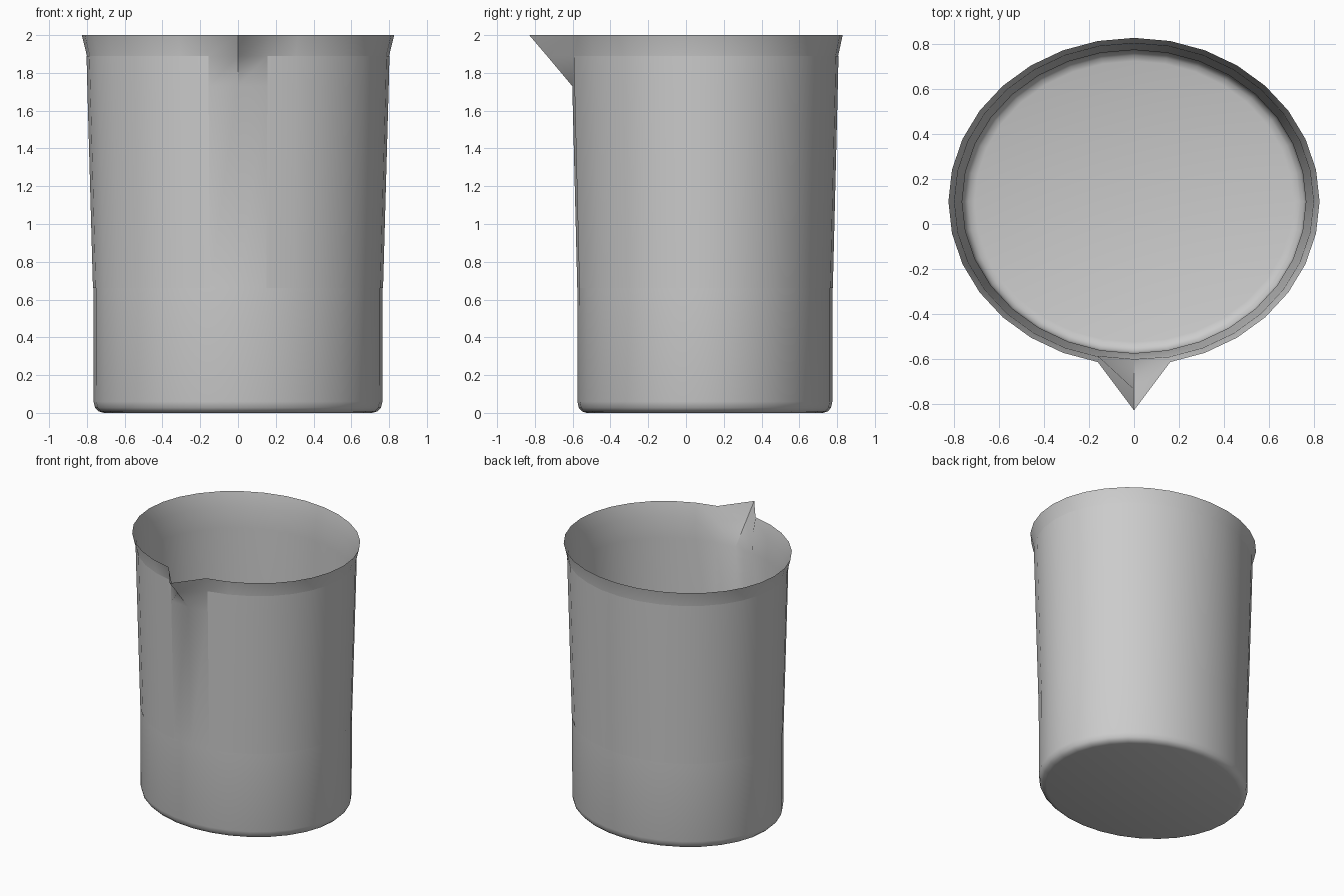
import bpy, bmesh, math

if "Cube" in bpy.data.objects:
    bpy.data.objects.remove(bpy.data.objects["Cube"])

N = 32                # sides of the oval
CY = 0.1              # oval centre, shifted back by the spout
RATIO = 0.882         # depth / width


def point(r, i, z):
    # column 0 is the front centre
    a = 2 * math.pi * i / N
    return (r * math.sin(a), CY - r * RATIO * math.cos(a), z)


def finish(name, bm):
    mesh = bpy.data.meshes.new(name)
    bm.to_mesh(mesh)
    bm.free()
    ob = bpy.data.objects.new(name, mesh)
    bpy.context.collection.objects.link(ob)
    bpy.ops.object.select_all(action='DESELECT')
    ob.select_set(True)
    bpy.context.view_layer.objects.active = ob
    bpy.ops.object.shade_smooth_by_angle(angle=math.radians(35))
    return ob


# Cup body: thin open shell with rounded foot and flared rim
profile = [(0.71, 0.0), (0.738, 0.008), (0.757, 0.027), (0.765, 0.06),
           (0.766, 0.66), (0.796, 1.73), (0.80, 1.89), (0.827, 2.0)]
bm = bmesh.new()
rings = [[bm.verts.new(point(r, i, z)) for i in range(N)] for r, z in profile]
bm.faces.new(rings[0][::-1])
for lo, hi in zip(rings, rings[1:]):
    for i in range(N):
        j = (i + 1) % N
        bm.faces.new((lo[i], lo[j], hi[j], hi[i]))

# Pouring spout: pull the front centre out to a point
rings[7][0].co = (0, -0.83, 2.0)
rings[6][0].co = (0, -0.736, 1.89)
finish("cup_body", bm)

# Wrap-around band, open below the spout, with its faces turned inward
bm = bmesh.new()
band = [(0.768, 0.66), (0.798, 1.73), (0.802, 1.89)]
rows = [[bm.verts.new(point(r, i, z)) for i in range(1, N)] for r, z in band]
for lo, hi in zip(rows, rows[1:]):
    for i in range(N - 2):
        bm.faces.new((lo[i], hi[i], hi[i + 1], lo[i + 1]))
finish("side_band", bm)
